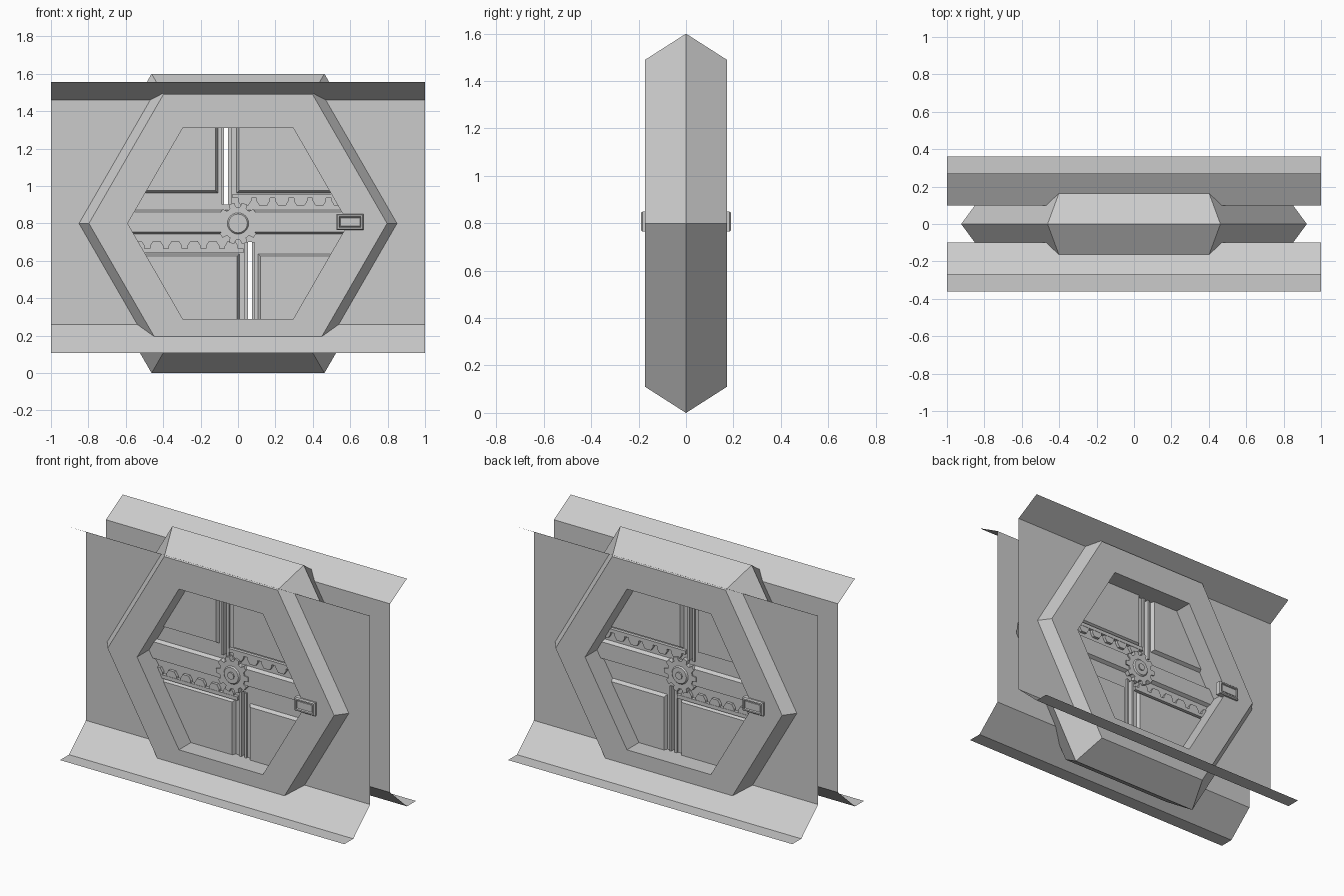
import bpy, bmesh
from math import sin, cos, pi, sqrt

if "Cube" in bpy.data.objects:
    bpy.data.objects.remove(bpy.data.objects["Cube"])

CZ = 0.8          # height of the door centre


def make(name, verts, faces, fix=True):
    me = bpy.data.meshes.new(name)
    me.from_pydata(verts, [], faces)
    if fix:
        bm = bmesh.new()
        bm.from_mesh(me)
        bmesh.ops.recalc_face_normals(bm, faces=bm.faces)
        bm.to_mesh(me)
        bm.free()
    ob = bpy.data.objects.new(name, me)
    bpy.context.collection.objects.link(ob)
    return ob


def loft(name, loops, closed=False):
    """Join (x, y, z) loops of equal length; cap the ends unless closed."""
    n, m = len(loops[0]), len(loops)
    verts = [p for lp in loops for p in lp]
    faces = []
    for i in range(m if closed else m - 1):
        a, b = i * n, (i + 1) % m * n
        faces += [(a + k, a + (k + 1) % n, b + (k + 1) % n, b + k) for k in range(n)]
    if not closed:
        faces += [tuple(range(n)), tuple(range((m - 1) * n, m * n))]
    return make(name, verts, faces)


def prism(name, pts, y0, y1):
    return loft(name, [[(x, y, z) for x, z in pts] for y in (y0, y1)])


def box(name, x0, x1, y0, y1, z0, z1):
    return prism(name, [(x0, z0), (x1, z0), (x1, z1), (x0, z1)], y0, y1)


def ngon(r, y, n=6):
    return [(r * cos(2 * pi * k / n), y, CZ + r * sin(2 * pi * k / n)) for k in range(n)]


# Hexagonal door frame with a ridged outer rim
D = 0.172
loft("hex_frame", [ngon(0.59, -D), ngon(0.797, -D), ngon(0.924, 0),
                   ngon(0.797, D), ngon(0.59, D)], closed=True)

# Wall sheets, open around the frame, with flanges along top and bottom
for s, side in ((-1, "front"), (1, "back")):
    y = 0.1 * s
    for e, end in ((-1, "left"), (1, "right")):
        pts = [(1, 0.26), (1, 1.46), (0.419, 1.46), (0.8, CZ), (0.419, 0.26)]
        make(f"{side}_wall_{end}", [(e * x, y, z) for x, z in pts],
             [tuple(range(5))[::-s * e]])
    prof = [(0.1, 1.46), (0.27, 1.555)], [(0.1, 0.26), (0.27, 0.107), (0.36, 0.107)]
    for nm, pr in zip(("top", "bottom"), prof):
        v = [(x, s * py, pz) for py, pz in pr for x in (-1, 1)]
        f = [(2 * i, 2 * i + 1, 2 * i + 3, 2 * i + 2) for i in range(len(pr) - 1)]
        make(f"{side}_{nm}_flange", v, f)


# Door panels: bands clipped by the hexagon, ends hidden inside the frame
def band(name, z0, z1, x0, x1, depth, base=None, slope=0.0):
    def w(z):
        return 0.65 - abs(z - CZ) / sqrt(3)

    def pts(d):
        out = []
        for z, xa, xb in ((z0 + d, 0, 1), (z1 - d, 1, 0)):
            L = -w(z) if x0 is None else x0 + d
            R = w(z) if x1 is None else x1 - d
            out += [(R, z), (L, z)] if xa else [(L, z), (R, z)]
        return out

    if base is None:
        prism(name, pts(0), -depth, depth)
    else:
        loft(name, [[(x, y, z) for x, z in pts(d)] for y, d in
                    ((-depth, slope), (-base, 0), (base, 0), (depth, slope))])


CORE, FACE = 0.03, 0.052
band("door_core_middle", 0.7, 0.9, None, None, CORE)
band("door_core_upper_left", 0.9, 1.34, None, -0.075, CORE)
band("door_core_upper_right", 0.9, 1.34, -0.053, None, CORE)
band("door_core_lower_left", 0.26, 0.7, None, 0.053, CORE)
band("door_core_lower_right", 0.26, 0.7, 0.075, None, CORE)
band("door_plate_middle", 0.74, 0.875, None, None, FACE, CORE - 0.005, 0.015)
band("door_plate_upper_left", 0.96, 1.34, None, -0.105, FACE, CORE - 0.005, 0.015)
band("door_plate_upper_right", 0.96, 1.34, -0.01, None, FACE, CORE - 0.005, 0.015)
band("door_plate_lower_left", 0.26, 0.64, None, 0.01, FACE, CORE - 0.005, 0.015)
band("door_plate_lower_right", 0.26, 0.64, 0.105, None, FACE, CORE - 0.005, 0.015)
# Raised seals beside the seams
for s in (-1, 1):
    z0, z1 = sorted((CZ + s * 0.1, CZ + s * 0.52))
    for a, b in ((0.035, 0.053), (0.075, 0.088)):
        x0, x1 = sorted((-s * a, -s * b))
        box("seam_seal", x0, x1, -0.042, 0.042, z0, z1)

# Toothed racks: upper one to the right, lower one to the left
for s, nm in ((1, "upper"), (-1, "lower")):
    def bar(name, x0, x1, h0, h1, d):
        xs, zs = sorted((s * x0, s * x1)), sorted((CZ + s * h0, CZ + s * h1))
        box(name, *xs, -d, d, *zs)
    bar(f"{nm}_rack", -0.03, 0.58, 0.135, 0.158, 0.05)
    for i in range(6):
        c = 0.035 + i * 0.1
        prof = [(-0.036, 0.137), (-0.036, 0.12), (-0.02, 0.095),
                (0.02, 0.095), (0.036, 0.12), (0.036, 0.137)]
        prism(f"{nm}_rack_tooth", [(s * (c + x), CZ + s * h) for x, h in prof],
              -0.048, 0.048)

# Central pinion with stepped hub, showing on both faces
gear, N = [], 10
for k in range(N):
    for f, r in ((-0.32, 0.088), (-0.2, 0.112), (0.2, 0.112), (0.32, 0.088)):
        a = 2 * pi * (k + f) / N
        gear.append((r * cos(a), CZ + r * sin(a)))
prism("pinion_gear", gear, -0.06, 0.06)
loft("pinion_hub", [ngon(r, y, 24) for r, y in
                    ((0.05, -0.068), (0.057, -0.06), (0.057, 0.06), (0.05, 0.068))])
loft("pinion_axle", [ngon(0.022, -0.076, 16), ngon(0.022, 0.076, 16)])

# Control pads: framed screens, one per side, rotated half a turn
for s, side in ((1, "front"), (-1, "back")):
    def rect(m, y):
        return [(s * x, s * y, z) for x, z in
                ((0.527 + m, 0.765 + m), (0.672 - m, 0.765 + m),
                 (0.672 - m, 0.85 - m), (0.527 + m, 0.85 - m))]
    loft(f"{side}_control_pad", [rect(0, -0.15), rect(0, -0.183), rect(0.006, -0.19),
                                 rect(0.014, -0.19), rect(0.018, -0.178),
                                 rect(0.02, -0.186)])
